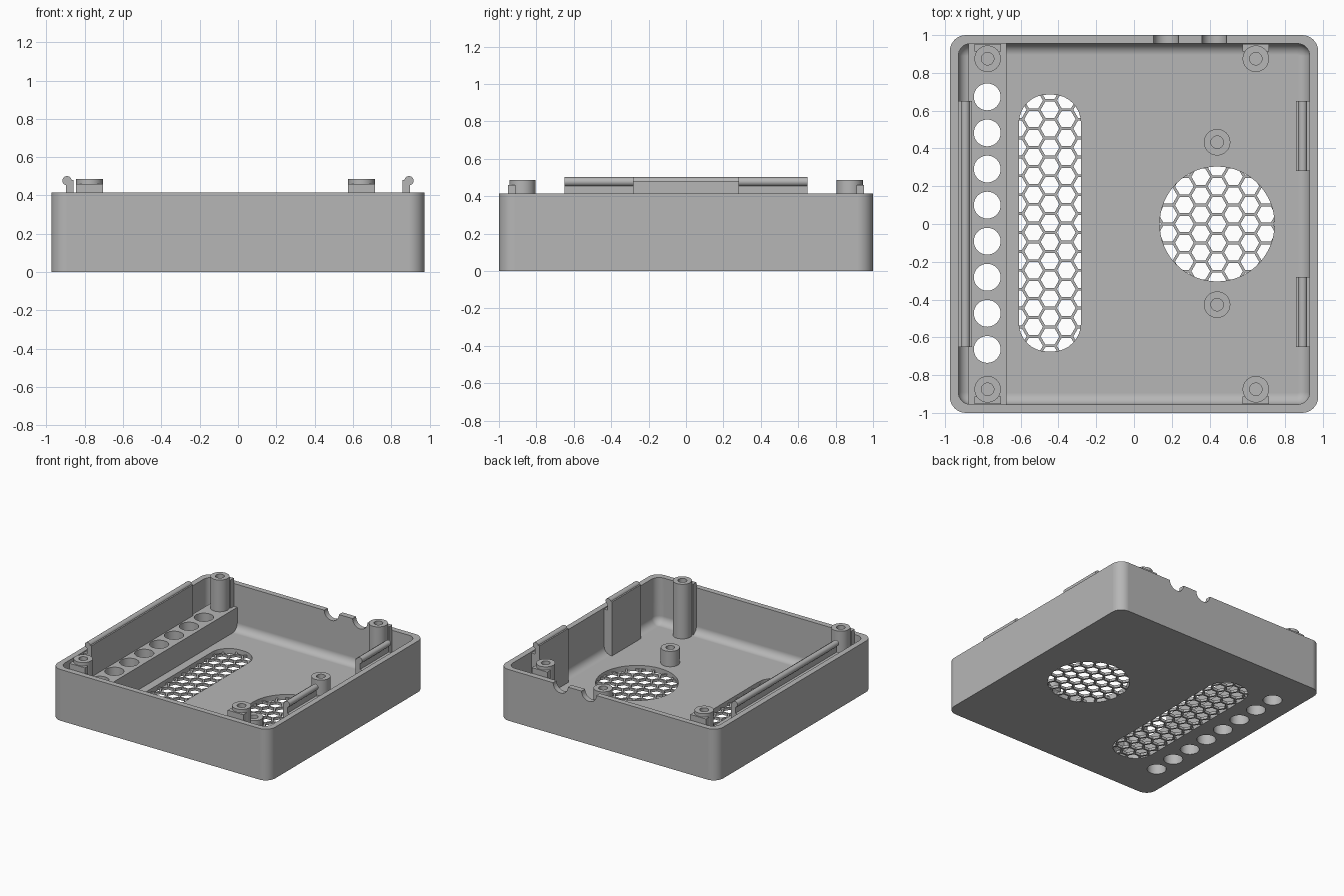
import bpy, bmesh, math
from mathutils import Matrix

old = bpy.data.objects.get("Cube")
if old:
    bpy.data.objects.remove(old, do_unlink=True)

grey = bpy.data.materials.new("plain grey")
grey.use_nodes = True
grey.diffuse_color = (0.47, 0.47, 0.47, 1)
grey.node_tree.nodes["Principled BSDF"].inputs["Base Color"].default_value = grey.diffuse_color


def rounded(hx, hy, r, n=8):
    """Outline of a rounded rectangle with half sizes hx, hy."""
    pts = []
    for q, (sx, sy) in enumerate([(1, 1), (-1, 1), (-1, -1), (1, -1)]):
        for i in range(n + 1):
            a = (q + i / n) * math.pi / 2
            pts.append((sx * (hx - r) + r * math.cos(a), sy * (hy - r) + r * math.sin(a)))
    return pts


def circle(r, n=40, turn=0.0):
    return [(r * math.cos(turn + math.tau * i / n), r * math.sin(turn + math.tau * i / n))
            for i in range(n)]


def loft(bm, sections, x=0, y=0):
    """Closed skin through a stack of (outline, z) sections."""
    rings = [[bm.verts.new((x + px, y + py, z)) for px, py in pts] for pts, z in sections]
    for a, b in zip(rings, rings[1:]):
        for i in range(len(a)):
            j = (i + 1) % len(a)
            bm.faces.new((a[i], a[j], b[j], b[i]))
    bm.faces.new(rings[0][::-1])
    bm.faces.new(rings[-1])


def finish(name, bm):
    bmesh.ops.recalc_face_normals(bm, faces=bm.faces)
    me = bpy.data.meshes.new(name)
    bm.to_mesh(me)
    bm.free()
    me.materials.append(grey)
    ob = bpy.data.objects.new(name, me)
    bpy.context.collection.objects.link(ob)
    return ob


def solid(name, sections, x=0, y=0):
    bm = bmesh.new()
    loft(bm, sections, x, y)
    return finish(name, bm)


def box(name, x0, x1, y0, y1, z0, z1):
    outline = [(x0, y0), (x1, y0), (x1, y1), (x0, y1)]
    return solid(name, [(outline, z0), (outline, z1)])


def activate(ob):
    bpy.ops.object.select_all(action='DESELECT')
    ob.select_set(True)
    bpy.context.view_layer.objects.active = ob


def cut(ob, cutter):
    mod = ob.modifiers.new("cut", 'BOOLEAN')
    mod.operation, mod.solver, mod.object = 'DIFFERENCE', 'EXACT', cutter
    activate(ob)
    bpy.ops.object.modifier_apply(modifier=mod.name)


def smooth(ob):
    activate(ob)
    bpy.ops.object.shade_smooth_by_angle(angle=math.radians(32))
    mod = ob.modifiers.new("even shading", 'WEIGHTED_NORMAL')
    mod.keep_sharp = True


W, D, H = 0.975, 1.0, 0.415      # half width, half depth, height
IW, ID, FLOOR = 0.93, 0.955, 0.045
FILLET = 0.06

# Tray with a filleted cavity
sections = [(rounded(W, D, 0.085), 0), (rounded(W, D, 0.085), H), (rounded(IW, ID, 0.065), H)]
for i in range(7):
    a = i / 6 * math.pi / 2
    inset = FILLET * (1 - math.cos(a))
    sections.append((rounded(IW - inset, ID - inset, 0.065 - inset),
                     FLOOR + FILLET * (1 - math.sin(a))))
tray = solid("tray", sections)

# Raised ledge along the right wall
ledge = box("vent_ledge", -0.875, -0.675, -ID - 0.005, ID + 0.005, 0.02, 0.23)

# Row of round vents through ledge and floor
bm = bmesh.new()
for k in range(8):
    loft(bm, [(circle(0.071), -0.1), (circle(0.071), 0.6)], -0.777, 0.673 - 0.191 * k)
vents = finish("vent_cutter", bm)
cut(tray, vents)
cut(ledge, vents)
bpy.data.objects.remove(vents, do_unlink=True)

# Cable notches in the back rim
bm = bmesh.new()
for x in (0.17, 0.425):
    bmesh.ops.create_cone(bm, cap_ends=True, segments=40, radius1=0.066, radius2=0.066, depth=0.2,
                          matrix=Matrix.Translation((x, D - 0.02, H)) @ Matrix.Rotation(math.pi / 2, 4, 'X'))
notches = finish("notch_cutter", bm)
cut(tray, notches)
bpy.data.objects.remove(notches, do_unlink=True)


def grille(name, outline, hx, hy, cx, cy):
    """Open the floor and fill the opening with a thin honeycomb."""
    opening = solid("opening_cutter", [(outline, -0.1), (outline, 0.1)], cx, cy)
    cut(tray, opening)
    bpy.data.objects.remove(opening, do_unlink=True)
    mesh = solid(name, [(outline, 0), (outline, 0.02)], cx, cy)
    pitch = 0.1
    step = pitch * math.sqrt(3) / 2
    hexagon = circle(0.0855 / math.sqrt(3), 6)
    bm = bmesh.new()
    cols, rows = int(hx / step) + 1, int(hy / pitch) + 1
    for c in range(-cols, cols + 1):
        for r in range(-rows, rows + 1):
            loft(bm, [(hexagon, -0.1), (hexagon, 0.1)],
                 cx + c * step, cy + (r + (c % 2) / 2) * pitch)
    cells = finish("cell_cutter", bm)
    cut(mesh, cells)
    bpy.data.objects.remove(cells, do_unlink=True)


grille("fan_grille", circle(0.304, 64), 0.304, 0.304, 0.44, 0.0)
grille("slot_grille", rounded(0.164, 0.68, 0.15), 0.164, 0.68, -0.445, 0.005)
smooth(tray)
smooth(ledge)


# Hollow screw posts
def post(name, x, y, top, depth):
    smooth(solid(name, [(circle(0.07), 0.02), (circle(0.07), top),
                        (circle(0.033), top), (circle(0.033), top - depth)], x, y))


for x, side in ((-0.775, "right"), (0.645, "left")):
    for s, end in ((1, "back"), (-1, "front")):
        y = s * 0.875
        post(f"{end}_{side}_post", x, y, 0.487, 0.2)
        ys = sorted((s * 0.912, s * (ID - 0.002)))
        block = box(f"{end}_{side}_post_block", x - 0.07, x + 0.07, *ys, 0.02, 0.46)
        bore = solid("bore_cutter", [(circle(0.05), 0.01), (circle(0.05), 0.6)], x, y)
        cut(block, bore)
        bpy.data.objects.remove(bore, do_unlink=True)
post("fan_post_back", 0.44, 0.433, 0.17, 0.11)
post("fan_post_front", 0.44, -0.427, 0.17, 0.11)


# Snap clips: panel, backing against the wall and a rounded bead on top
def clip(name, s, y0, y1):
    for part, a, b, top in (("panel", 0.858, 0.898, 0.482), ("backing", 0.89, 0.94, 0.405)):
        xs = sorted((s * a, s * b))
        box(f"{name}_{part}", *xs, y0, y1, 0.02, top)
    bm = bmesh.new()
    place = Matrix.Translation((s * 0.893, (y0 + y1) / 2, 0.477)) @ Matrix.Rotation(math.pi / 2, 4, 'X')
    bmesh.ops.create_cone(bm, cap_ends=True, segments=24, radius1=0.024, radius2=0.024,
                          depth=y1 - y0, matrix=place)
    smooth(finish(f"{name}_bead", bm))


clip("right_clip", -1, -0.65, 0.65)
clip("left_back_clip", 1, 0.28, 0.65)
clip("left_front_clip", 1, -0.65, -0.28)
bpy.ops.object.select_all(action='DESELECT')
